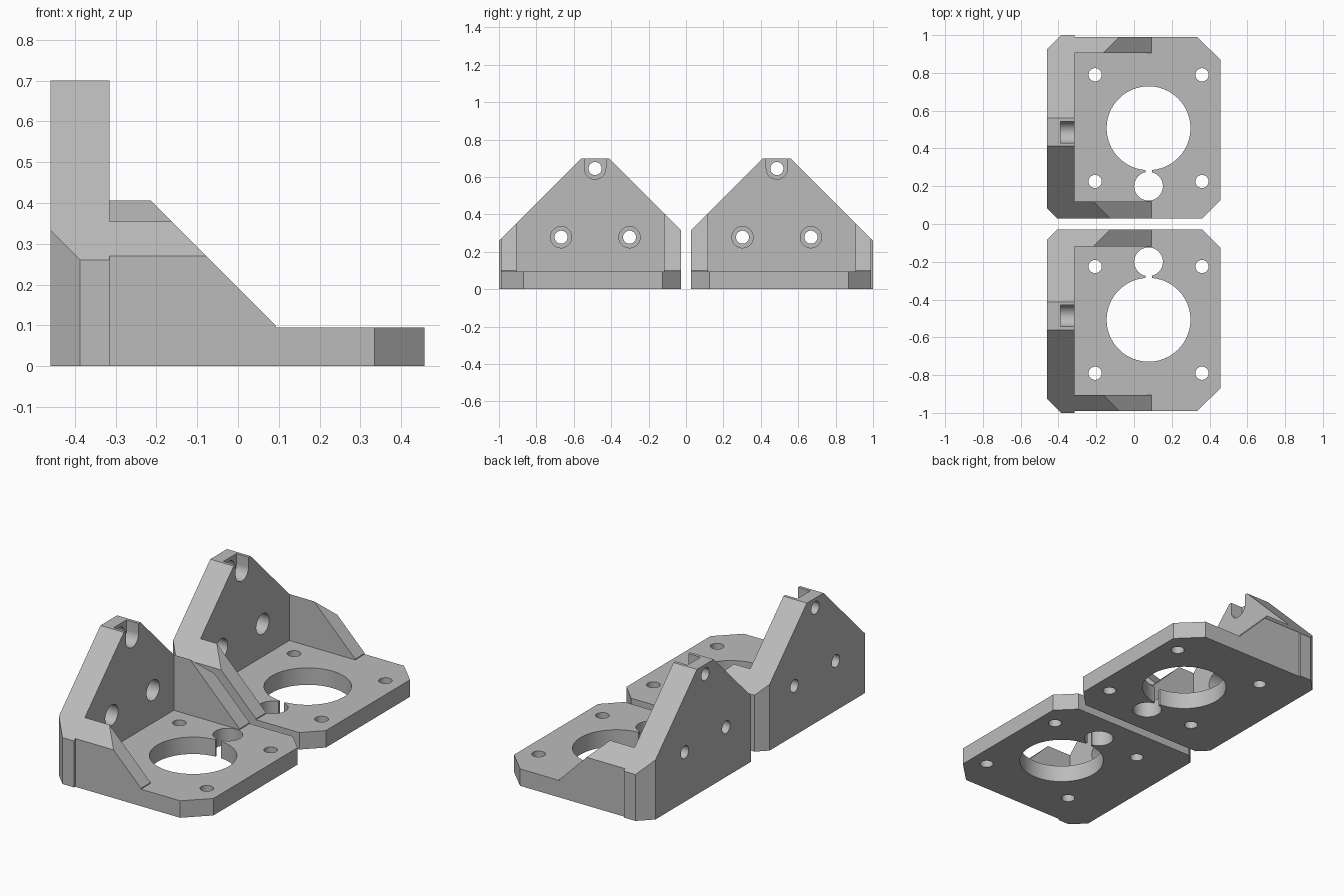
import bpy, math
from mathutils import Matrix

cube = bpy.data.objects.get("Cube")
if cube:
    bpy.data.objects.remove(cube, do_unlink=True)

grey = bpy.data.materials.new("light_grey")
grey.diffuse_color = (0.5, 0.5, 0.5, 1)
grey.use_nodes = True
grey.node_tree.nodes["Principled BSDF"].inputs["Base Color"].default_value = (0.5, 0.5, 0.5, 1)


def prism(name, axis, outline, low, high):
    """Extrude a 2D outline along an axis: x takes (y,z), y takes (x,z), z takes (x,y)."""
    place = {"x": lambda u, v, w: (w, u, v),
             "y": lambda u, v, w: (u, w, v),
             "z": lambda u, v, w: (u, v, w)}[axis]
    n = len(outline)
    verts = [place(u, v, w) for w in (low, high) for u, v in outline]
    faces = [tuple(reversed(range(n))), tuple(range(n, 2 * n))]
    faces += [(i, (i + 1) % n, (i + 1) % n + n, i + n) for i in range(n)]
    mesh = bpy.data.meshes.new(name)
    mesh.from_pydata(verts, [], faces)
    area = sum(outline[i][0] * outline[(i + 1) % n][1]
               - outline[(i + 1) % n][0] * outline[i][1] for i in range(n))
    if (area < 0) != (axis == "y"):
        mesh.flip_normals()
    obj = bpy.data.objects.new(name, mesh)
    bpy.context.collection.objects.link(obj)
    return obj


def rect(u0, u1, v0, v1):
    return [(u0, v0), (u1, v0), (u1, v1), (u0, v1)]


def circle(u, v, r, n):
    return [(u + r * math.cos(math.tau * i / n), v + r * math.sin(math.tau * i / n))
            for i in range(n)]


def combine(body, tool, operation="DIFFERENCE"):
    """Apply a boolean and discard the helper."""
    tool.hide_render = True
    mod = body.modifiers.new("cut", "BOOLEAN")
    mod.operation, mod.solver, mod.object = operation, "EXACT", tool
    bpy.context.view_layer.update()
    graph = bpy.context.evaluated_depsgraph_get()
    mesh = bpy.data.meshes.new_from_object(body.evaluated_get(graph))
    body.modifiers.clear()
    body.data = mesh
    bpy.data.objects.remove(tool, do_unlink=True)


WALL_X, FLOOR, LEFT = -0.315, 0.095, -0.46

# Chamfered footprint raised to full height
footprint = [(-0.405, 0.028), (0.36, 0.028), (0.457, 0.125), (0.457, 0.87), (0.335, 0.99),
             (WALL_X, 0.99), (WALL_X, 1.0), (-0.387, 1.0), (LEFT, 0.927), (LEFT, 0.083)]
bracket = prism("back_motor_bracket", "z", footprint, 0, 0.7)

# Gabled outline shared by the upright wall and the gussets
gable = [(0, -0.1), (1.1, -0.1), (1.1, 0.16), (0.56, 0.7), (0.56, 0.8),
         (0.412, 0.8), (0.412, 0.7), (0, 0.288)]
combine(bracket, prism("gable", "x", gable, -1, 1), "INTERSECT")

# Pocket between the gussets, then their sloping front edge
combine(bracket, prism("pocket", "z", rect(WALL_X, 0.7, 0.118, 0.905), FLOOR, 0.9))
slope = [(0.7, FLOOR), (0.7, 0.9), (WALL_X, 0.9), (WALL_X, 0.507), (0.092, 0.1), (0.092, FLOOR)]
combine(bracket, prism("slope", "y", slope, -0.2, 1.2))

# Motor opening, belt opening and the narrow gap joining them
combine(bracket, prism("opening", "z", circle(0.077, 0.507, 0.222, 64), -0.1, 0.3))
combine(bracket, prism("small_opening", "z", circle(0.077, 0.2, 0.076, 40), -0.1, 0.3))
combine(bracket, prism("gap", "z", rect(0.06, 0.094, 0.25, 0.32), -0.1, 0.3))

# Plate screw holes
for x in (-0.206, 0.36):
    for y in (0.225, 0.79):
        combine(bracket, prism("screw_hole", "z", circle(x, y, 0.035, 32), -0.1, 0.3))

# Wall screw holes with counterbores on the inner side
for y, z in ((0.302, 0.278), (0.668, 0.278), (0.486, 0.645)):
    combine(bracket, prism("wall_hole", "x", circle(y, z, 0.035, 32), -0.6, -0.2))
    combine(bracket, prism("counterbore", "x", circle(y, z, 0.057, 40), -0.39, -0.3))
combine(bracket, prism("top_slot", "x", rect(0.429, 0.543, 0.645, 0.8), -0.39, -0.3))

# Mirrored partner
partner = bpy.data.objects.new("front_motor_bracket", bracket.data.copy())
bpy.context.collection.objects.link(partner)
partner.data.transform(Matrix.Scale(-1, 4, (0, 1, 0)))
partner.data.flip_normals()

for obj in (bracket, partner):
    obj.data.materials.clear()
    obj.data.materials.append(grey)
    bpy.ops.object.select_all(action="DESELECT")
    obj.select_set(True)
    bpy.context.view_layer.objects.active = obj
    bpy.ops.object.shade_smooth_by_angle(angle=math.radians(30))
